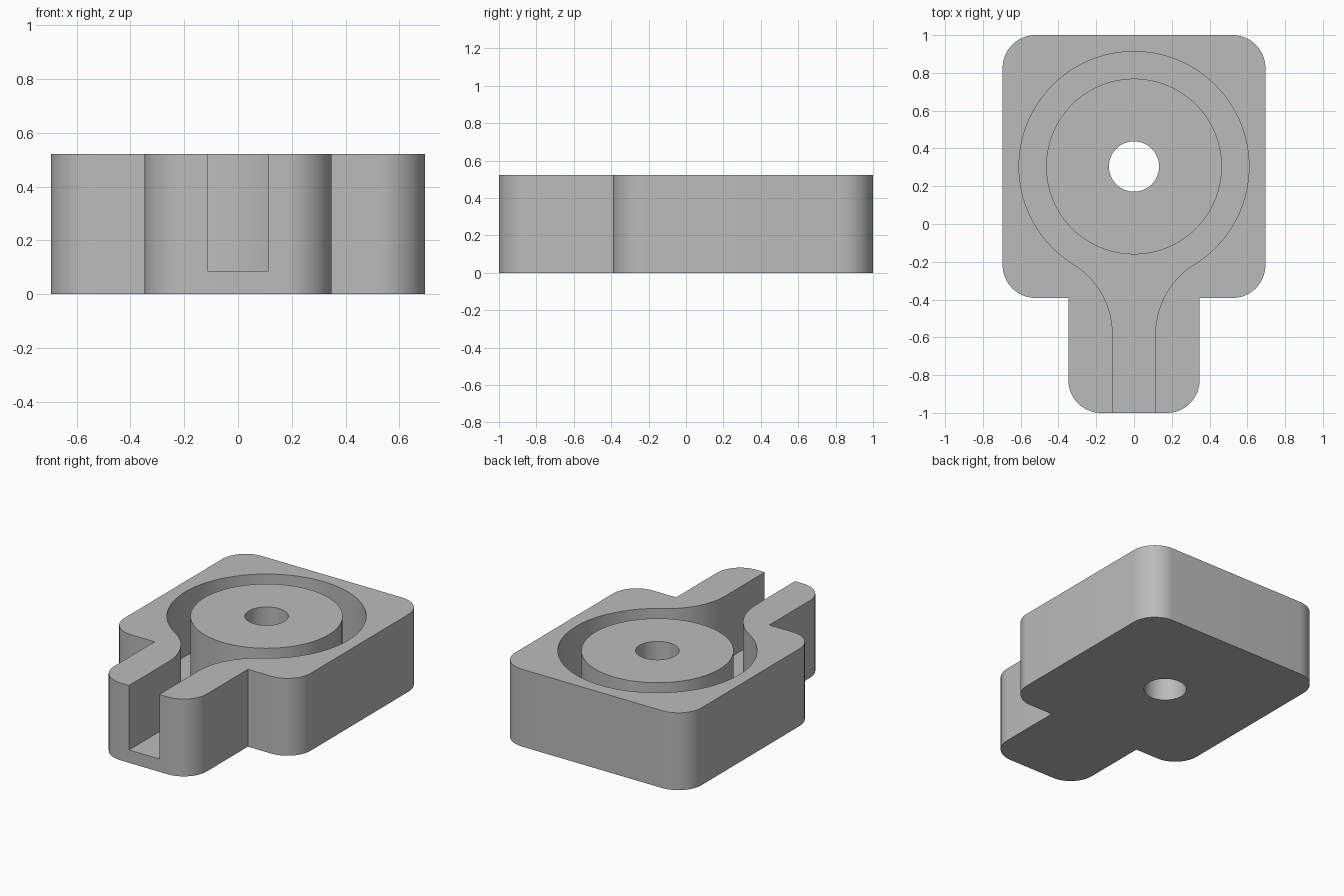
import bpy
import bmesh
from math import sin, cos, pi, atan2, sqrt

cube = bpy.data.objects.get("Cube")
if cube:
    bpy.data.objects.remove(cube, do_unlink=True)

U = 2 / 23                      # design unit
HEIGHT, FLOOR = 6 * U, U
HUB_Y = 3.5 * U                 # centre of the round features

grey = bpy.data.materials.new("plain grey")
grey.use_nodes = True
grey.diffuse_color = (0.5, 0.5, 0.5, 1)
grey.node_tree.nodes["Principled BSDF"].inputs["Base Color"].default_value = (0.5, 0.5, 0.5, 1)


def arc(x, y, r, start, end, n):
    return [(x + r * cos(start + (end - start) * i / n),
             y + r * sin(start + (end - start) * i / n)) for i in range(n + 1)]


def mirrored(half):
    """Close a right-hand outline (bottom to top) with its mirror image."""
    return half + [(-x, y) for x, y in reversed(half) if abs(x) > 1e-5]


def prism(name, outline, z0, z1):
    bm = bmesh.new()
    base = bm.faces.new([bm.verts.new((x, y, z0)) for x, y in outline])
    top = bmesh.ops.extrude_face_region(bm, geom=[base])["geom"]
    bmesh.ops.translate(bm, vec=(0, 0, z1 - z0),
                        verts=[v for v in top if isinstance(v, bmesh.types.BMVert)])
    bmesh.ops.recalc_face_normals(bm, faces=bm.faces)
    mesh = bpy.data.meshes.new(name)
    bm.to_mesh(mesh)
    bm.free()
    mesh.materials.append(grey)
    obj = bpy.data.objects.new(name, mesh)
    bpy.context.collection.objects.link(obj)
    return obj


def cut(target, cutter):
    """Subtract the cutter, apply the result and drop the cutter."""
    mod = target.modifiers.new("cut", 'BOOLEAN')
    mod.operation, mod.solver, mod.object = 'DIFFERENCE', 'EXACT', cutter
    bpy.ops.object.select_all(action='DESELECT')
    bpy.context.view_layer.objects.active = target
    target.select_set(True)
    bpy.ops.object.modifier_apply(modifier=mod.name)
    bpy.data.objects.remove(cutter, do_unlink=True)


# Block with a narrower stem, outer corners rounded
R = 2 * U
outline = (arc(4 * U - R, -1 + R, R, -pi / 2, 0, 16)
           + [(4 * U, -4.5 * U)]
           + arc(8 * U - R, -4.5 * U + R, R, -pi / 2, 0, 16)
           + arc(8 * U - R, 1 - R, R, 0, pi / 2, 16))
body = prism("housing_body", mirrored(outline), 0, HEIGHT)

# Keyhole channel: straight slot flaring tangentially into a round pocket
pocket, flare, slot = 7 * U, 5 * U, 1.3 * U
flare_x = slot + flare
flare_y = HUB_Y - sqrt((pocket + flare) ** 2 - flare_x ** 2)
touch = atan2(HUB_Y - flare_y, -flare_x)     # direction from flare to hub
half = ([(slot, -1.1)]
        + arc(flare_x, flare_y, flare, pi, touch, 20)
        + arc(0, HUB_Y, pocket, touch - pi, pi / 2, 60)[1:])
channel = prism("channel_cutter", mirrored(half), FLOOR, HEIGHT + 0.1)

# Round boss left standing in the pocket, then the through hole
boss = prism("boss_shape", arc(0, HUB_Y, 5.35 * U, 0, 2 * pi, 96)[:-1], 0, HEIGHT + 0.2)
cut(channel, boss)
cut(body, channel)
hole = prism("hole_cutter", arc(0, HUB_Y, 1.53 * U, 0, 2 * pi, 64)[:-1], -0.1, HEIGHT + 0.1)
cut(body, hole)

bpy.ops.object.select_all(action='DESELECT')
body.select_set(True)
bpy.context.view_layer.objects.active = body
bpy.ops.object.shade_smooth_by_angle(angle=pi / 6)
